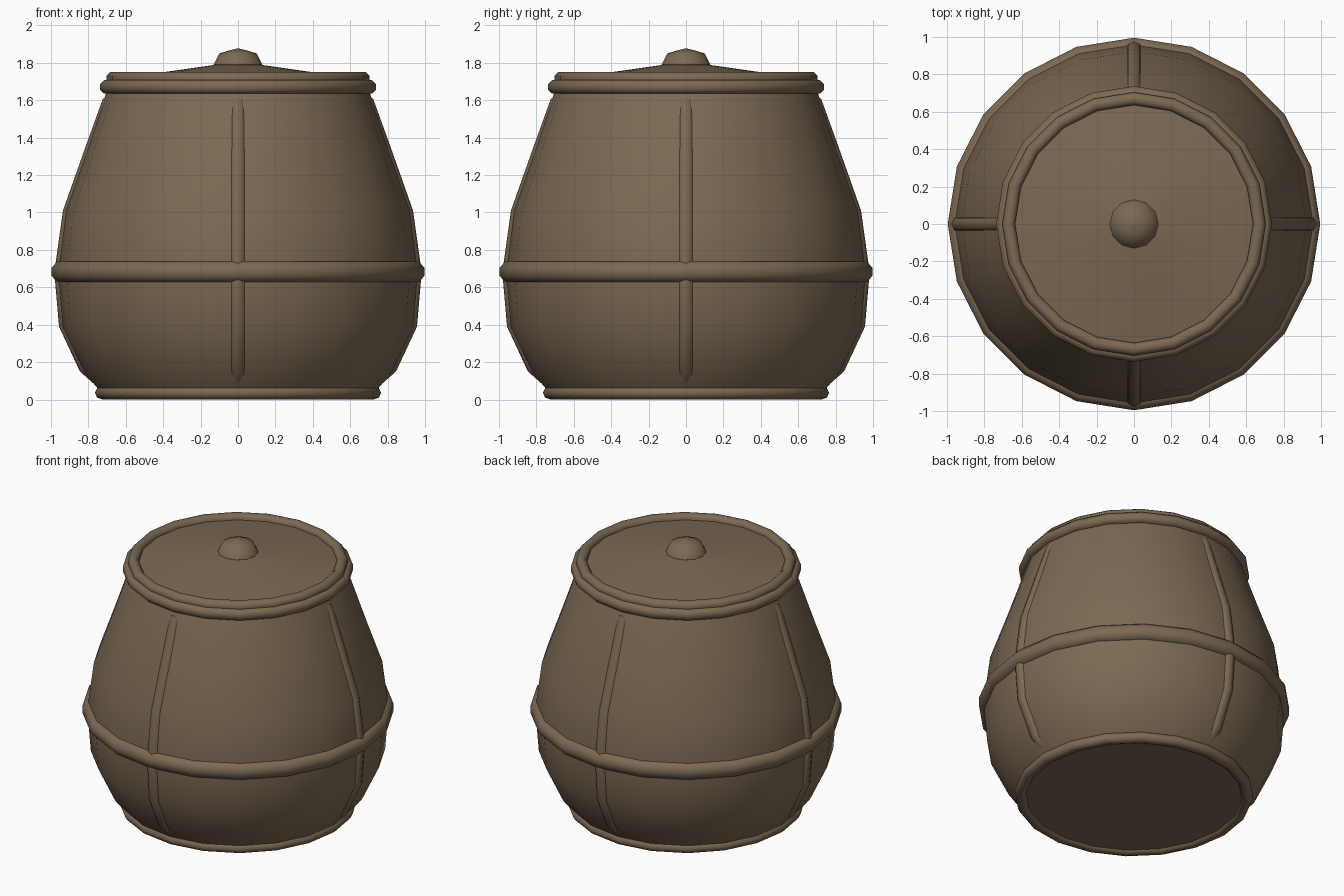
import bpy, bmesh, math

if "Cube" in bpy.data.objects:
    bpy.data.objects.remove(bpy.data.objects["Cube"])

N = 20  # sides of all round parts

brown = bpy.data.materials.new("earthy brown")
brown.diffuse_color = (0.20, 0.141, 0.086, 1)
brown.use_nodes = True
brown.node_tree.nodes["Principled BSDF"].inputs["Base Color"].default_value = brown.diffuse_color


def finish(bm, name, angle=50):
    bmesh.ops.remove_doubles(bm, verts=bm.verts, dist=1e-5)
    bmesh.ops.recalc_face_normals(bm, faces=bm.faces)
    me = bpy.data.meshes.new(name)
    bm.to_mesh(me)
    bm.free()
    me.materials.append(brown)
    ob = bpy.data.objects.new(name, me)
    bpy.context.collection.objects.link(ob)
    bpy.ops.object.select_all(action='DESELECT')
    ob.select_set(True)
    bpy.context.view_layer.objects.active = ob
    bpy.ops.object.shade_smooth_by_angle(angle=math.radians(angle))
    return ob


def skin(bm, rings, close_u=False):
    """Join rings of points (each ring closed) with quads."""
    vs = [[bm.verts.new(p) for p in r] for r in rings]
    n, m = len(vs), len(vs[0])
    for i in range(n if close_u else n - 1):
        for j in range(m):
            a, b = vs[i], vs[(i + 1) % n]
            bm.faces.new((a[j], a[(j + 1) % m], b[(j + 1) % m], b[j]))
    return vs


def lathe(name, profile, sides=N, closed=False, caps=True):
    bm = bmesh.new()
    rings = [[(r * math.cos(2 * math.pi * k / sides), r * math.sin(2 * math.pi * k / sides), z)
              for k in range(sides)] for r, z in profile]
    vs = skin(bm, rings, closed)
    if caps and not closed:
        bm.faces.new(vs[0])
        bm.faces.new(vs[-1])
    return finish(bm, name)


def hoop(name, radius, z, minor_r, minor_z, sides=8, turn=0.5):
    lathe(name, [(radius + minor_r * math.cos(2 * math.pi * (k + turn) / sides),
                  z + minor_z * math.sin(2 * math.pi * (k + turn) / sides))
                 for k in range(sides)], closed=True)


# Pot body
body = [(0.72, 0.02), (0.75, 0.06), (0.828, 0.15), (0.942, 0.39), (0.965, 0.68),
        (0.923, 1.01), (0.81, 1.33), (0.705, 1.64), (0.68, 1.69)]
lathe("pot_body", body)

# Foot ring, waist band and rim rings
hoop("foot_ring", 0.725, 0.036, 0.04, 0.036, turn=0)
hoop("waist_band", 0.945, 0.683, 0.055, 0.06)
hoop("rim_ring", 0.70, 1.672, 0.04, 0.04, turn=0.5)
hoop("lid_ring", 0.67, 1.715, 0.037, 0.038)

# Lid, a shallow cone
lathe("lid", [(0.66, 1.69), (0.66, 1.713), (0.12, 1.79), (0.02, 1.80)])

# Lid knob
lathe("lid_knob", [(0.12, 1.77), (0.13, 1.79), (0.10, 1.85), (0.05, 1.866), (0.004, 1.877)], sides=12)

# Four vertical ribs following the body
path = [(0.76, 0.075), (0.845, 0.15), (0.957, 0.39), (0.982, 0.68),
        (0.936, 1.01), (0.823, 1.33), (0.722, 1.61)]
R = 0.045
for q, side in enumerate(("right", "back", "left", "front")):
    a = q * math.pi / 2
    ca, sa = math.cos(a), math.sin(a)
    rings = []
    for i, (r, z) in enumerate(path):
        p, n = path[max(i - 1, 0)], path[min(i + 1, len(path) - 1)]
        dr, dz = n[0] - p[0], n[1] - p[1]
        d = math.hypot(dr, dz)
        out_r, out_z = dz / d, -dr / d  # outward normal in the profile plane
        ring = []
        for k in range(8):
            t = 2 * math.pi * k / 8
            o = R * (math.cos(t) - 1)
            w = R * math.sin(t)
            rr, zz = r + out_r * o, z + out_z * o
            ring.append((rr * ca - w * sa, rr * sa + w * ca, zz))
        rings.append(ring)
    bm = bmesh.new()
    vs = skin(bm, rings)
    bm.faces.new(vs[0])
    bm.faces.new(vs[-1])
    finish(bm, "rib_" + side)
